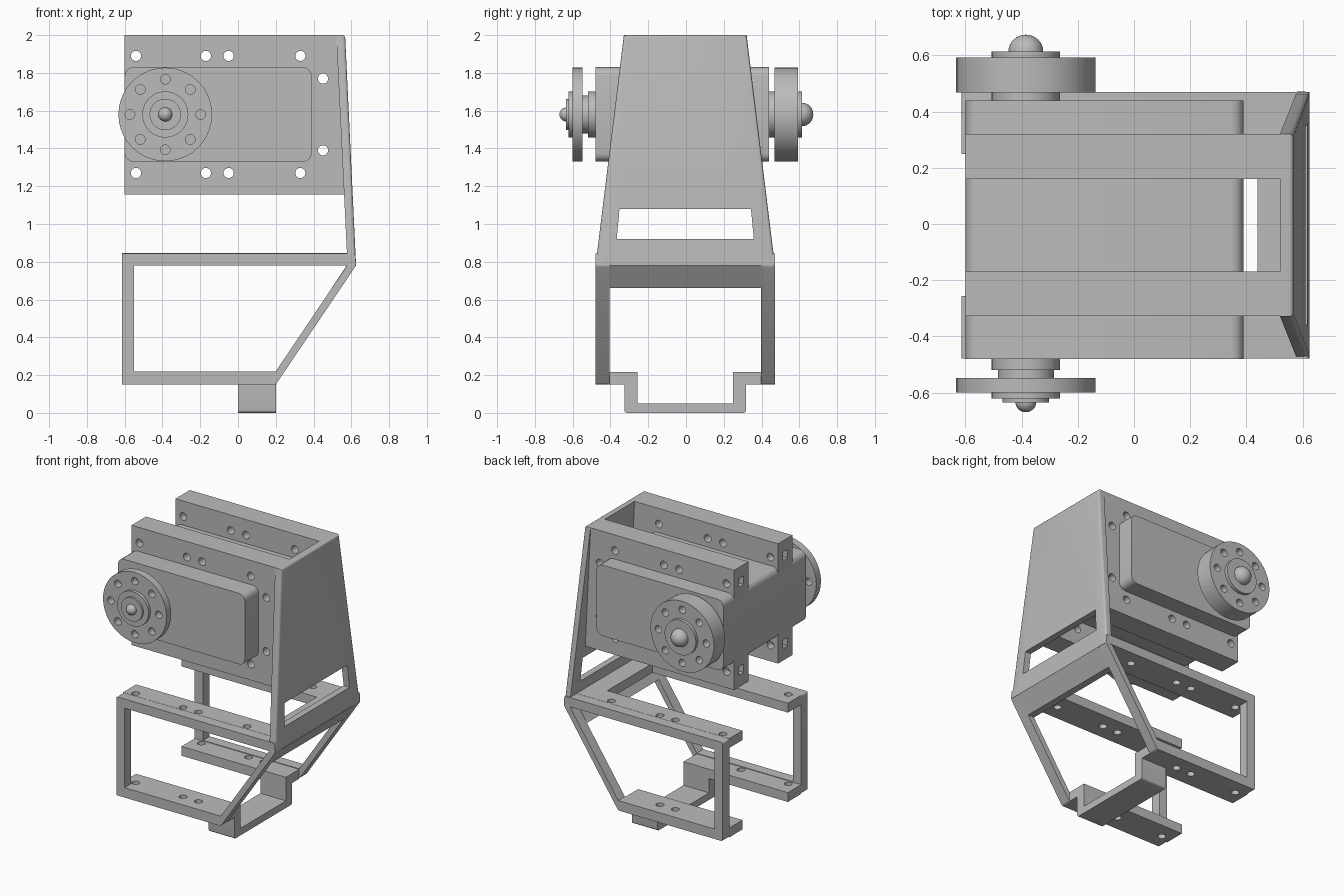
import bpy
import bmesh
import math
from mathutils import Matrix, Vector

cube = bpy.data.objects.get("Cube")
if cube:
    bpy.data.objects.remove(cube)

grey = bpy.data.materials.new("plain grey")
grey.use_nodes = True
colour = (0.5, 0.5, 0.5, 1)
grey.diffuse_color = colour
grey.node_tree.nodes["Principled BSDF"].inputs["Base Color"].default_value = colour

YC = -0.004  # mid-plane of the bracket


def finish(name, bm):
    """Turn a bmesh into an object with the grey material."""
    bmesh.ops.recalc_face_normals(bm, faces=bm.faces)
    mesh = bpy.data.meshes.new(name)
    bm.to_mesh(mesh)
    bm.free()
    ob = bpy.data.objects.new(name, mesh)
    bpy.context.collection.objects.link(ob)
    mesh.materials.append(grey)
    return ob


def activate(ob):
    bpy.ops.object.select_all(action='DESELECT')
    ob.select_set(True)
    bpy.context.view_layer.objects.active = ob


def smooth(ob):
    activate(ob)
    bpy.ops.object.shade_smooth_by_angle(angle=math.radians(30))


def loft(name, lower, upper, bevel=0, pick=None):
    """Solid between two matching outlines, with optional rounded edges."""
    bm = bmesh.new()
    a = [bm.verts.new(p) for p in lower]
    b = [bm.verts.new(p) for p in upper]
    n = len(a)
    bm.faces.new(a)
    bm.faces.new(b)
    for i in range(n):
        j = (i + 1) % n
        bm.faces.new((a[i], a[j], b[j], b[i]))
    if bevel:
        edges = [e for e in bm.edges if pick is None or pick(e)]
        bmesh.ops.bevel(bm, geom=edges, offset=bevel, segments=4,
                        profile=0.5, affect='EDGES')
    ob = finish(name, bm)
    if bevel:
        smooth(ob)
    return ob


def prism(name, outline, y0, y1, bevel=0, pick=None):
    """Extrude an x-z outline along y."""
    return loft(name, [(x, y0, z) for x, z in outline],
                [(x, y1, z) for x, z in outline], bevel, pick)


def box(name, x0, x1, y0, y1, z0, z1, bevel=0, pick=None):
    return prism(name, [(x0, z0), (x1, z0), (x1, z1), (x0, z1)], y0, y1, bevel, pick)


def along_y(e):
    d = e.verts[1].co - e.verts[0].co
    return abs(d.y) > 0.99 * d.length


def cylinders(name, centres, radius, length, axis):
    """A set of round pins used to drill holes."""
    bm = bmesh.new()
    turn = Matrix.Rotation(math.pi / 2, 4, 'X') if axis == 'Y' else Matrix()
    for c in centres:
        bmesh.ops.create_cone(bm, cap_ends=True, segments=20, radius1=radius, radius2=radius,
                              depth=length, matrix=Matrix.Translation(Vector(c)) @ turn)
    return finish(name, bm)


def cut(ob, cutter):
    activate(ob)
    mod = ob.modifiers.new("cut", 'BOOLEAN')
    mod.operation = 'DIFFERENCE'
    mod.solver = 'EXACT'
    mod.object = cutter
    bpy.ops.object.modifier_apply(modifier=mod.name)
    bpy.data.objects.remove(cutter)


def lathe(name, profile, centre):
    """Revolve (radius, y) points about a y-parallel axis."""
    bm = bmesh.new()
    vs = [bm.verts.new((r, y, 0)) for r, y in profile]
    es = [bm.edges.new(pair) for pair in zip(vs, vs[1:])]
    bmesh.ops.spin(bm, geom=vs + es, cent=(0, 0, 0), axis=(0, 1, 0),
                   angle=math.tau, steps=40)
    bmesh.ops.remove_doubles(bm, verts=bm.verts, dist=0.0005)
    bmesh.ops.translate(bm, verts=bm.verts, vec=centre)
    return finish(name, bm)


def dome(radius, y, height):
    return [(radius * math.cos(t * math.pi / 16), y + height * math.sin(t * math.pi / 16))
            for t in range(8)] + [(0, y + height)]


# Motor body
box("motor_body", -0.6, 0.39, -0.48, 0.44, 1.33, 1.83, 0.045, along_y)

# Output horn and rear idler wheel
AX, AZ = -0.385, 1.58
horn = [(0, -0.47), (0.122, -0.47), (0.122, -0.52), (0.1, -0.52), (0.1, -0.548),
        (0.248, -0.548), (0.248, -0.6), (0.122, -0.6), (0.122, -0.622),
        (0.083, -0.622), (0.083, -0.635)] + dome(0.037, -0.635, -0.035)
idler = [(0, 0.43), (0.122, 0.43), (0.122, 0.468), (0.248, 0.468), (0.248, 0.592),
         (0.122, 0.592), (0.122, 0.614)] + dome(0.062, 0.614, 0.06)
ring = [(AX + 0.187 * math.cos(i * math.pi / 4), AZ + 0.187 * math.sin(i * math.pi / 4))
        for i in range(8)]
for name, profile, mid, depth in (("output_horn", horn, -0.574, 0.08),
                                  ("idler_wheel", idler, 0.53, 0.16)):
    wheel = lathe(name, profile, (AX, 0, AZ))
    cut(wheel, cylinders("pins", [(x, mid, z) for x, z in ring], 0.026, depth, 'Y'))
    smooth(wheel)

# Upper side walls that clamp the motor, with screw holes and end recesses
xs = (-0.54, -0.17, -0.05, 0.33)
screws = [(x, z) for x in xs for z in (1.27, 1.89)] + [(0.45, 1.39), (0.45, 1.77)]
for side, s in (("right", -1), ("left", 1)):
    y0, y1 = sorted((YC + s * 0.165, YC + s * 0.324))
    outline = [(-0.6, 1.155), (0.57, 1.155), (0.53, 2.0), (-0.6, 2.0)]
    wall = prism("motor_wall_" + side, outline, y0, y1)
    cut(wall, cylinders("pins", [(x, YC + s * 0.245, z) for x, z in screws], 0.027, 0.4, 'Y'))
    for z in (1.27, 1.89):
        cut(wall, box("recess", -0.65, -0.5, YC + s * 0.245 - 0.025, YC + s * 0.245 + 0.025,
                      z - 0.03, z + 0.03))
    smooth(wall)


# Tapered end plate with a slot
def rect(x0, x1, half, z):
    return [(x0, YC - half, z), (x1, YC - half, z), (x1, YC + half, z), (x0, YC + half, z)]


plate = loft("end_plate", rect(0.58, 0.625, 0.475, 0.78), rect(0.52, 0.567, 0.325, 2.0), 0.015,
             lambda e: min(v.co.x for v in e.verts) > 0.56 and max(v.co.z for v in e.verts) > 1)
cut(plate, loft("slot", rect(0.4, 0.8, 0.363, 0.92), rect(0.4, 0.8, 0.348, 1.08)))

# Lower frame: a side loop, two shelf strips and a foot post on each side
outer = [(-0.615, 0.15), (0.2, 0.15), (0.625, 0.78), (0.62, 0.845), (-0.615, 0.845)]
inner = [(-0.55, 0.22), (0.2, 0.22), (0.577, 0.78), (-0.55, 0.78)]
for side, s in (("right", -1), ("left", 1)):
    def span(a, b):
        return sorted((YC + s * a, YC + s * b))
    loop = prism("side_loop_" + side, outer, *span(0.4, 0.474), 0.012, along_y)
    cut(loop, prism("opening", inner, -1, 1))
    smooth(loop)
    for level, x1, z, holes in (("upper", 0.6, 0.78, xs), ("lower", 0.2, 0.15, xs[:3])):
        shelf = box(level + "_shelf_" + side, -0.615, x1, *span(0.253, 0.4), z, z + 0.066)
        cut(shelf, cylinders("pins", [(x, YC + s * 0.365, z + 0.03) for x in holes],
                             0.026, 0.2, 'Z'))
        smooth(shelf)
    box("foot_post_" + side, 0, 0.2, *span(0.253, 0.322), 0.0, 0.216, 0.015,
        lambda e: along_y(e) is False and max(v.co.z for v in e.verts) < 0.01
        and min(s * (v.co.y - YC) for v in e.verts) > 0.3)

# Cross members joining the two sides
box("foot_bar", 0, 0.2, YC - 0.255, YC + 0.255, 0.0, 0.05)
box("upper_cross_strip", 0.44, 0.6, YC - 0.253, YC + 0.253, 0.78, 0.846)
prism("corner_band", [(0.495, 0.66), (0.544, 0.66), (0.625, 0.78), (0.62, 0.845), (0.575, 0.78)],
      YC - 0.4, YC + 0.4)
